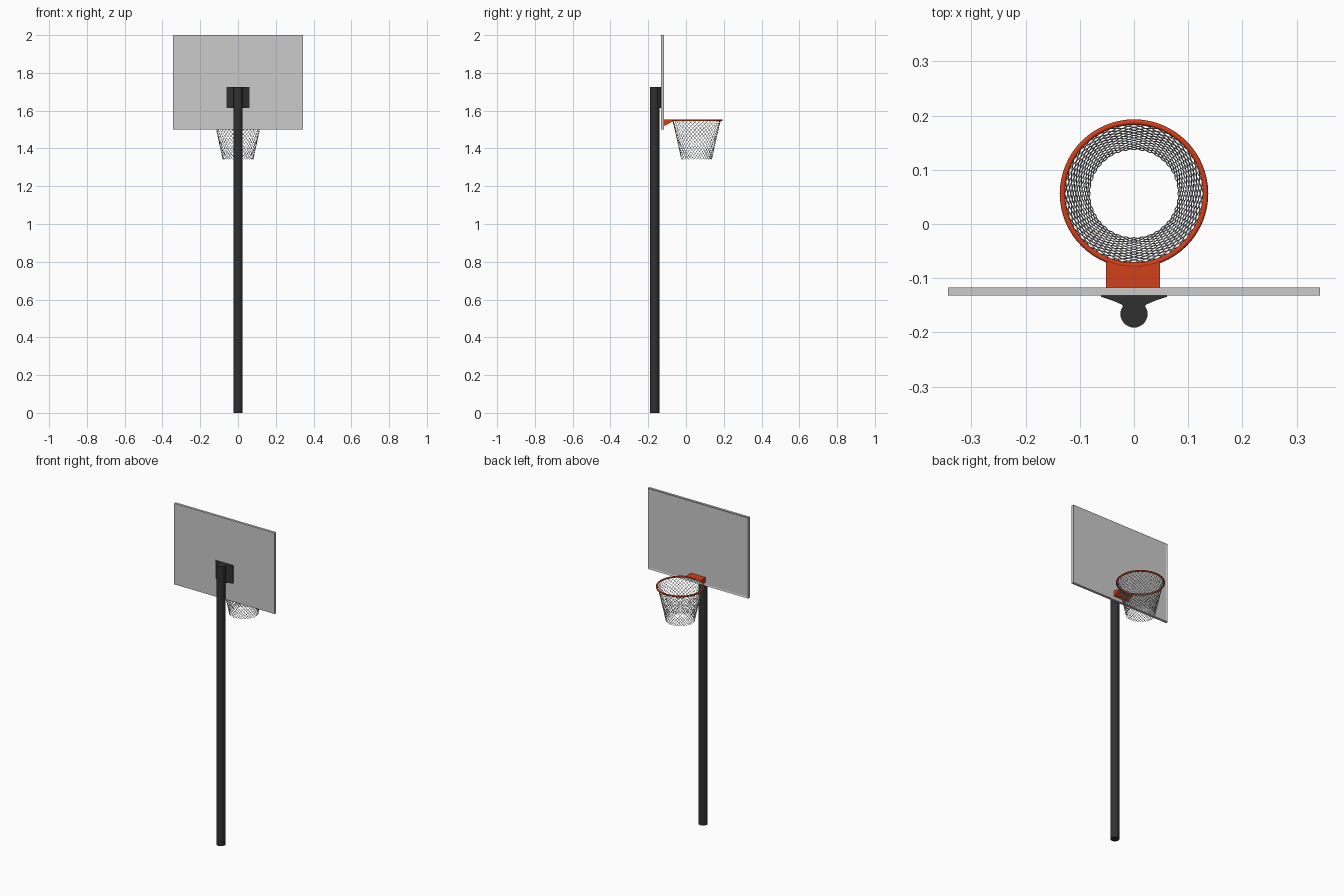
import bpy, bmesh
from math import pi, sin, cos

if "Cube" in bpy.data.objects:
    bpy.data.objects.remove(bpy.data.objects["Cube"])


def material(name, rgb):
    m = bpy.data.materials.new(name)
    m.diffuse_color = (*rgb, 1)
    m.use_nodes = True
    m.node_tree.nodes["Principled BSDF"].inputs["Base Color"].default_value = m.diffuse_color
    return m


DARK = material("dark_metal", (0.03, 0.03, 0.03))
ORANGE = material("orange_metal", (0.65, 0.05, 0.01))
WHITE = material("white_cord", (0.75, 0.75, 0.75))


def finish(obj, name, mat=None, smooth=False):
    obj.name = name
    if mat:
        obj.data.materials.append(mat)
    if smooth:
        bpy.context.view_layer.objects.active = obj
        bpy.ops.object.shade_smooth_by_angle(angle=pi / 5)
    return obj


def mesh_object(bm, name, mat=None):
    bmesh.ops.recalc_face_normals(bm, faces=bm.faces[:])
    me = bpy.data.meshes.new(name)
    bm.to_mesh(me)
    bm.free()
    obj = bpy.data.objects.new(name, me)
    bpy.context.collection.objects.link(obj)
    return finish(obj, name, mat)


def prism(profile, offset, name, mat=None):
    """Extrude a closed 3D outline along an offset."""
    bm = bmesh.new()
    face = bm.faces.new([bm.verts.new(p) for p in profile])
    ext = bmesh.ops.extrude_face_region(bm, geom=[face])
    verts = [g for g in ext["geom"] if isinstance(g, bmesh.types.BMVert)]
    bmesh.ops.translate(bm, verts=verts, vec=offset)
    return mesh_object(bm, name, mat)


# Pole
bpy.ops.mesh.primitive_cylinder_add(vertices=32, radius=0.025, depth=1.725,
                                    location=(0, -0.166, 0.8625))
finish(bpy.context.object, "pole", DARK, True)

# Backboard: slab with a narrow raised border on the court side
bm = bmesh.new()
bmesh.ops.create_cube(bm, size=1)
bmesh.ops.scale(bm, vec=(0.686, 0.015, 0.5), verts=bm.verts)
bmesh.ops.translate(bm, vec=(0, -0.1245, 1.75), verts=bm.verts)
bm.normal_update()
court = [f for f in bm.faces if f.normal.y > 0.9]
bmesh.ops.inset_region(bm, faces=court, thickness=0.012)
bmesh.ops.translate(bm, vec=(0, -0.003, 0), verts=court[0].verts)
mesh_object(bm, "backboard")

# Flared mount between pole and backboard
half = [(0.061, -0.131), (0.061, -0.134), (0.04, -0.141), (0.022, -0.149), (0.015, -0.16)]
outline = half + [(-x, y) for x, y in reversed(half)]
prism([(x, y, 1.613) for x, y in outline], (0, 0, 0.112), "backboard_mount", DARK)

# Rim ring
CY, RIM_Z = 0.056, 1.549
bpy.ops.mesh.primitive_torus_add(major_segments=64, minor_segments=12, major_radius=0.132,
                                 minor_radius=0.005, location=(0, CY, RIM_Z))
finish(bpy.context.object, "rim", ORANGE, True)

# Rim bracket: wedge, deep at the board and thin at the ring
wedge = [(-0.118, 1.522), (-0.108, 1.522), (-0.07, 1.544), (-0.07, 1.553), (-0.118, 1.553)]
prism([(-0.052, y, z) for y, z in wedge], (0.1, 0, 0), "rim_bracket", ORANGE)

# Net: two families of crossing helical cords on a tapering cone
CELLS, ROWS = 36, 20
curve = bpy.data.curves.new("net", "CURVE")
curve.dimensions = "3D"
curve.bevel_depth = 0.001
curve.bevel_resolution = 0
for direction in (1, -1):
    for k in range(CELLS):
        spline = curve.splines.new("POLY")
        spline.points.add(ROWS)
        for i, p in enumerate(spline.points):
            t = i / ROWS
            a = 2 * pi * (k + direction * i / 2) / CELLS
            r = 0.128 - 0.047 * t ** 0.9
            p.co = (r * cos(a), CY + r * sin(a), RIM_Z - 0.207 * t, 1)
net = bpy.data.objects.new("net", curve)
bpy.context.collection.objects.link(net)
finish(net, "net", WHITE)
